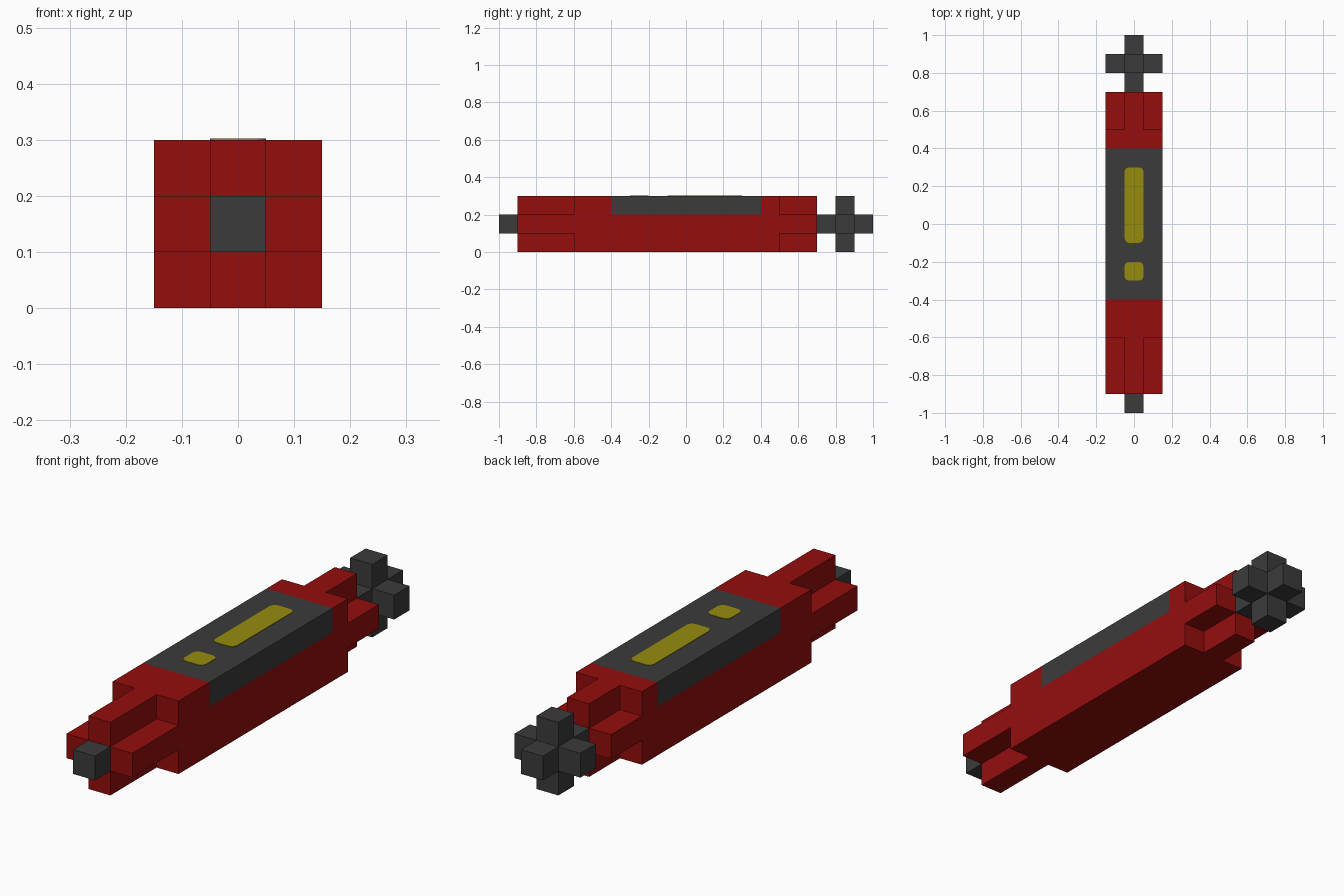
import bpy, bmesh, math
from mathutils import Matrix, Vector

cube = bpy.data.objects.get("Cube")
if cube:
    bpy.data.objects.remove(cube, do_unlink=True)


def material(name, rgb):
    m = bpy.data.materials.new(name)
    m.use_nodes = True
    m.diffuse_color = (*rgb, 1)
    bsdf = next(n for n in m.node_tree.nodes if n.type == 'BSDF_PRINCIPLED')
    bsdf.inputs["Base Color"].default_value = (*rgb, 1)
    return m


RED = material("red", (0.30, 0.004, 0.004))
GREY = material("dark grey", (0.044, 0.044, 0.044))
YELLOW = material("yellow", (0.305, 0.26, 0.004))

U = 0.1        # one grid unit
MID = 0.15     # height of the long axis


def finish(name, bm, *mats):
    bmesh.ops.recalc_face_normals(bm, faces=bm.faces[:])
    me = bpy.data.meshes.new(name)
    bm.to_mesh(me)
    bm.free()
    for m in mats:
        me.materials.append(m)
    ob = bpy.data.objects.new(name, me)
    bpy.context.collection.objects.link(ob)
    return ob


def box(bm, size, centre):
    bmesh.ops.create_cube(bm, size=1, matrix=Matrix.Translation(centre) @ Matrix.Diagonal((*size, 1)))


def prism(name, points, vector, mat):
    """Extrude a closed outline along a vector."""
    bm = bmesh.new()
    face = bm.faces.new([bm.verts.new(p) for p in points])
    new = bmesh.ops.extrude_face_region(bm, geom=[face], use_keep_orig=True)
    bmesh.ops.translate(bm, vec=vector, verts=[v for v in new["geom"] if isinstance(v, bmesh.types.BMVert)])
    return finish(name, bm, mat)


# Main body: square bar, cut so that the upper middle band is grey
bm = bmesh.new()
box(bm, (3 * U, 11 * U, 3 * U), (0, -0.05, MID))
for co, no in (((0, -0.4, 0), (0, 1, 0)), ((0, 0.4, 0), (0, 1, 0)), ((0, 0, 0.2), (0, 0, 1))):
    bmesh.ops.bisect_plane(bm, geom=bm.verts[:] + bm.edges[:] + bm.faces[:], plane_co=co, plane_no=no)
for f in bm.faces:
    c = f.calc_center_median()
    f.material_index = int(abs(c.y) < 0.4 and c.z > 0.2)
finish("body", bm, RED, GREY)

# Cross-shaped end sections
a, b = U / 2, 1.5 * U
quarter = [(b, -a), (b, a), (a, a)]
cross = []
for k in range(4):
    r = Matrix.Rotation(k * math.pi / 2, 2)
    cross += [r @ Vector(p) for p in quarter]
for name, y, length in (("front_cross_section", -0.9, 0.3), ("rear_cross_section", 0.5, 0.2)):
    prism(name, [(p.x, y, p.y + MID) for p in cross], (0, length, 0), RED)

# Front tip
bm = bmesh.new()
box(bm, (U, U, U), (0, -0.95, MID))
finish("front_tip", bm, GREY)

# Rear knob: a cube with every face pulled out one unit
bm = bmesh.new()
box(bm, (U, U, U), (0, 0.85, MID))
bm.normal_update()
for f in bmesh.ops.extrude_discrete_faces(bm, faces=bm.faces[:])["faces"]:
    f.normal_update()
    bmesh.ops.translate(bm, vec=f.normal * U, verts=f.verts[:])
bmesh.ops.remove_doubles(bm, verts=bm.verts[:], dist=1e-5)
finish("rear_knob", bm, GREY)


# Rounded yellow plates on top of the grey band
def plate(name, y0, y1, r=0.025, steps=4):
    pts = []
    corners = ((a - r, y1 - r), (r - a, y1 - r), (r - a, y0 + r), (a - r, y0 + r))
    for k, (cx, cy) in enumerate(corners):
        for i in range(steps + 1):
            t = (k + i / steps) * math.pi / 2
            pts.append((cx + r * math.cos(t), cy + r * math.sin(t), 0.299))
    prism(name, pts, (0, 0, 0.003), YELLOW)


plate("long_plate", -0.1, 0.3)
plate("short_plate", -0.3, -0.2)
